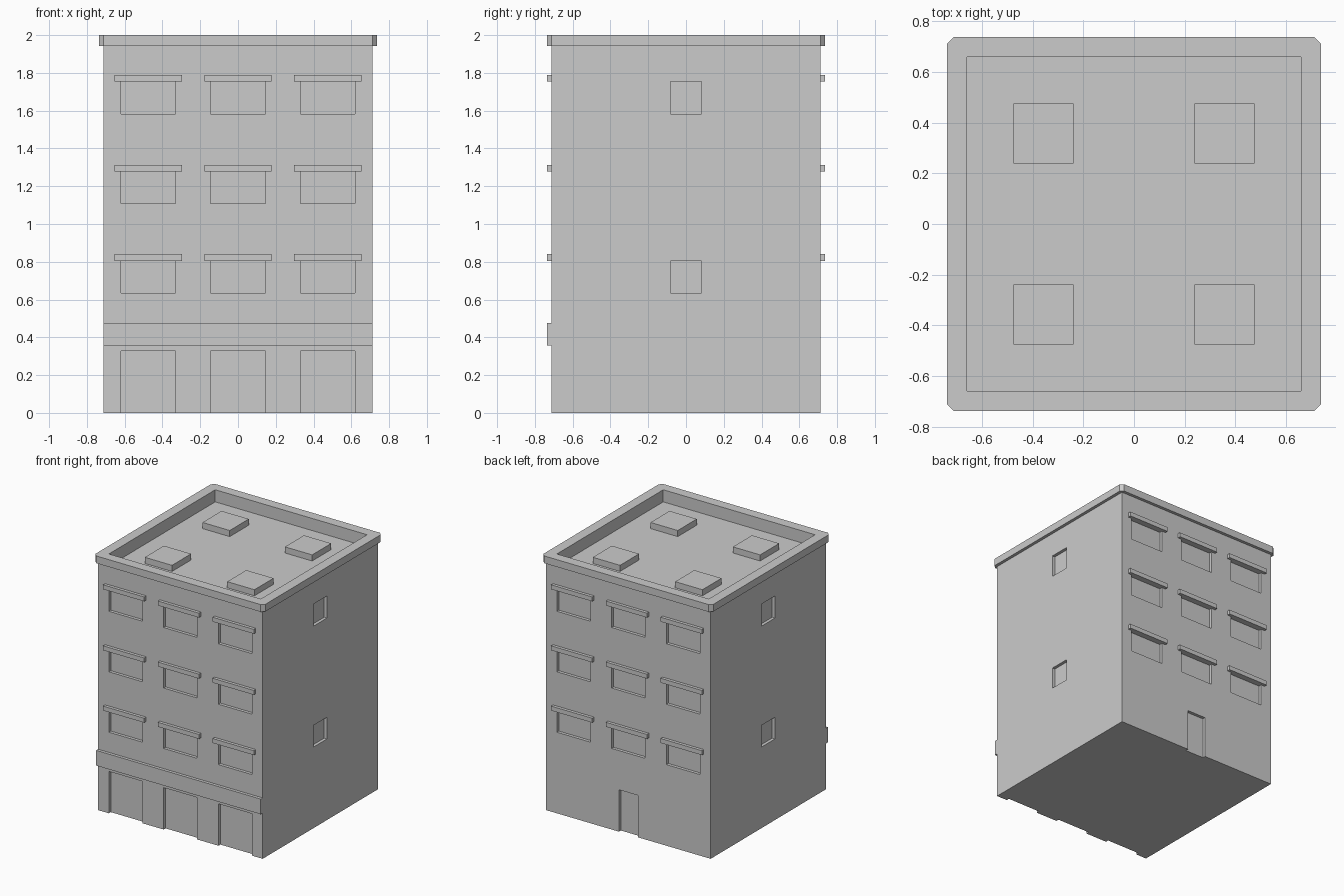
import bpy, bmesh
from mathutils import Matrix, Vector

if "Cube" in bpy.data.objects:
    bpy.data.objects.remove(bpy.data.objects["Cube"])

W = 0.713          # half width of the walls
D = 0.024          # relief depth used for recesses and projections
COLS = (-0.475, 0, 0.475)
FLOORS = ((0.635, 0.805), (1.108, 1.277), (1.582, 1.755))
ROOF = 1.905


def add_box(bm, x0, x1, y0, y1, z0, z1):
    lo, hi = Vector((x0, y0, z0)), Vector((x1, y1, z1))
    m = Matrix.Translation((lo + hi) / 2) @ Matrix.Diagonal((*(hi - lo), 1))
    bmesh.ops.create_cube(bm, size=1, matrix=m)


def make_object(name, bm):
    bmesh.ops.recalc_face_normals(bm, faces=bm.faces)
    me = bpy.data.meshes.new(name)
    bm.to_mesh(me)
    bm.free()
    ob = bpy.data.objects.new(name, me)
    bpy.context.collection.objects.link(ob)
    return ob


def boxes(name, *dims):
    bm = bmesh.new()
    for d in dims:
        add_box(bm, *d)
    return make_object(name, bm)


def boolean(target, tool, op):
    mod = target.modifiers.new(op.lower(), 'BOOLEAN')
    mod.operation, mod.solver, mod.object = op, 'EXACT', tool
    bpy.context.view_layer.objects.active = target
    bpy.ops.object.modifier_apply(modifier=mod.name)
    bpy.data.objects.remove(tool)


def wall_y(side, inner, outer):
    """y range on the front (-1) or back (+1) wall, as offsets from it."""
    return sorted((side * (W + inner), side * (W + outer)))


# Main block
body = boxes("building_walls", (-W, W, -W, W, 0, 1.97))

# Roof cornice with chamfered corners, merged with the walls
o, c = W + D, W
bm = bmesh.new()
ring = [(c, -o), (o, -c), (o, c), (c, o), (-c, o), (-o, c), (-o, -c), (-c, -o)]
face = bm.faces.new([bm.verts.new((x, y, 1.943)) for x, y in ring])
ext = bmesh.ops.extrude_face_region(bm, geom=[face], use_keep_orig=True)
for v in ext["geom"]:
    if isinstance(v, bmesh.types.BMVert):
        v.co.z = 2
boolean(body, make_object("cornice", bm), 'UNION')

# Sunken roof, window, door and shopfront recesses
cuts = [(-0.658, 0.658, -0.658, 0.658, ROOF, 2.1)]
for side in (-1, 1):
    y0, y1 = wall_y(side, -D, 0.1)
    for x in COLS:
        for z0, z1 in FLOORS:
            cuts.append((x - 0.145, x + 0.145, y0, y1, z0, z1))
    for z0, z1 in (FLOORS[0], FLOORS[2]):
        cuts.append((y0, y1, -0.082, 0.082, z0, z1))
for x in COLS:
    cuts.append((x - 0.145, x + 0.145, *wall_y(-1, -D, 0.1), -0.1, 0.328))
cuts.append((-0.082, 0.082, *wall_y(1, -D, 0.1), -0.1, 0.328))
boolean(body, boxes("recess_cutter", *cuts), 'DIFFERENCE')

# Window hoods on front and back
for side, label in ((-1, "front"), (1, "back")):
    boxes(label + "_window_hoods", *[
        (x - 0.178, x + 0.178, *wall_y(side, 0, D), z1, z1 + 0.035)
        for x in COLS for z0, z1 in FLOORS])

# Sign band above the shopfronts
boxes("front_band", (-W, W, *wall_y(-1, 0, D), 0.358, 0.477))

# Roof units
boxes("roof_units", *[
    (x - 0.118, x + 0.118, y - 0.118, y + 0.118, ROOF, ROOF + 0.048)
    for x in (-0.357, 0.357) for y in (-0.357, 0.357)])
